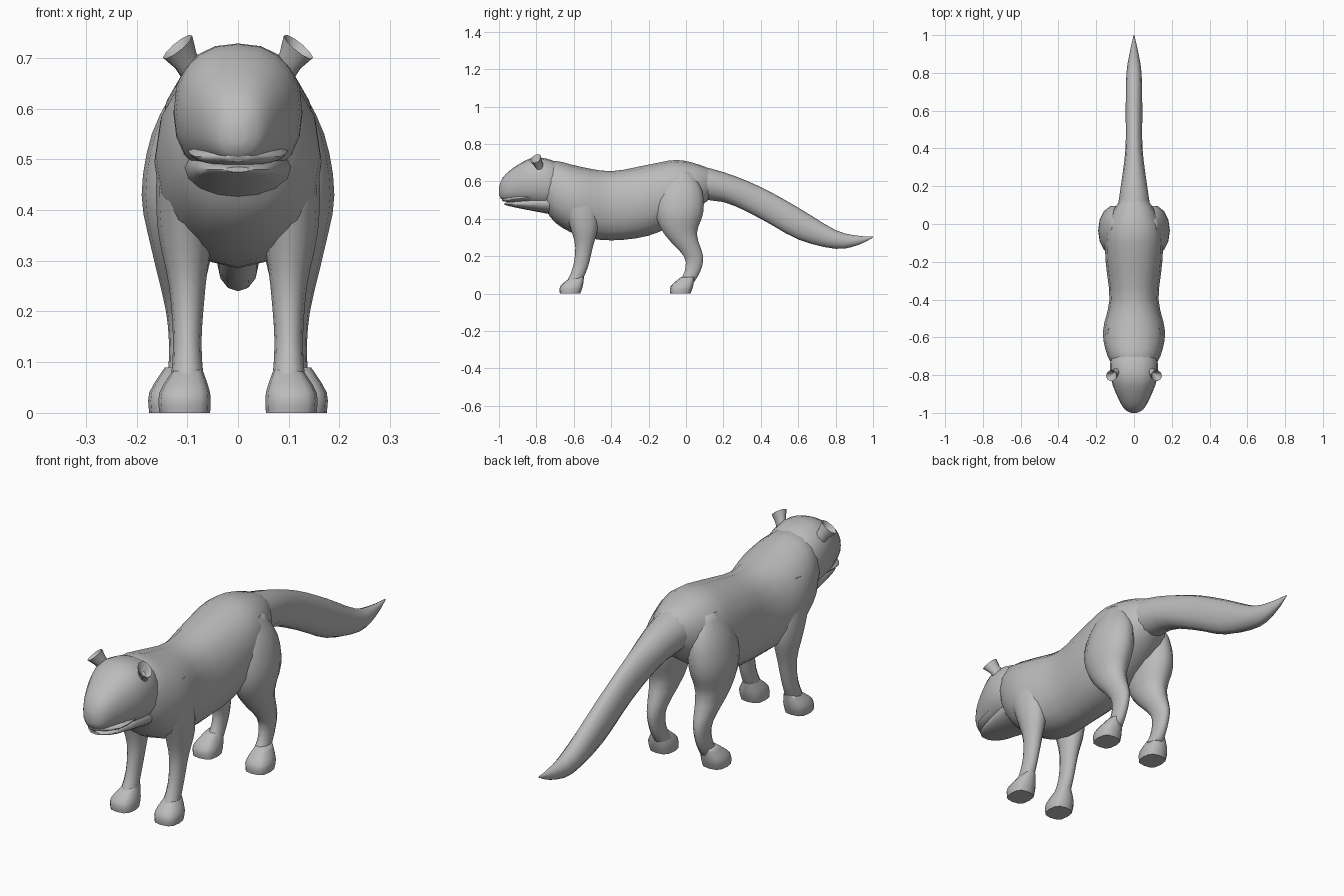
import bpy, math
from mathutils import Vector

if "Cube" in bpy.data.objects:
    bpy.data.objects.remove(bpy.data.objects["Cube"])

grey = bpy.data.materials.new("soft grey")
grey.use_nodes = True
grey.diffuse_color = (0.5, 0.5, 0.5, 1)
grey.node_tree.nodes["Principled BSDF"].inputs["Base Color"].default_value = grey.diffuse_color


def smooth_rows(rows, steps=3):
    """Pass a flowing curve through the key rows and add rows between them."""
    padded = [rows[0]] + rows + [rows[-1]]
    result = []
    for before, start, end, after in zip(padded, padded[1:], padded[2:], padded[3:]):
        for step in range(steps):
            t = step / steps
            row = []
            for p, q, r, s in zip(before, start, end, after):
                bend = (2 * p - 5 * q + 4 * r - s) * t + (3 * q - p - 3 * r + s) * t * t
                row.append(q + t * (r - p + bend) / 2)
            result.append(row)
    return result + [rows[-1]]


def loft(name, rings, sides=16, power=2.0):
    """Skin superellipse rings given as (centre, half axis u, half axis v)."""
    def squared(value):
        return math.copysign(abs(value) ** (2 / power), value)

    verts, faces = [], []
    for centre, u, v in rings:
        for i in range(sides):
            angle = math.tau * i / sides
            verts.append(Vector(centre) + Vector(u) * squared(math.cos(angle))
                         + Vector(v) * squared(math.sin(angle)))
    for first in range(0, len(verts) - sides, sides):
        for i in range(sides):
            j = (i + 1) % sides
            faces.append((first + i, first + j, first + sides + j, first + sides + i))
    faces.append(tuple(reversed(range(sides))))
    faces.append(tuple(range(len(verts) - sides, len(verts))))

    mesh = bpy.data.meshes.new(name)
    mesh.from_pydata(verts, [], faces)
    mesh.materials.append(grey)
    obj = bpy.data.objects.new(name, mesh)
    bpy.context.collection.objects.link(obj)
    bpy.ops.object.select_all(action="DESELECT")
    obj.select_set(True)
    bpy.context.view_layer.objects.active = obj
    bpy.ops.object.mode_set(mode="EDIT")
    bpy.ops.mesh.select_all(action="SELECT")
    bpy.ops.mesh.normals_make_consistent(inside=False)
    bpy.ops.object.mode_set(mode="OBJECT")
    bpy.ops.object.shade_smooth_by_angle(angle=math.radians(60))


def body_part(name, rows, **options):
    """Loft from front to back; key rows are (y, bottom, top, half width)."""
    rings = []
    for y, bottom, top, width in smooth_rows(rows):
        centre = (0, y, (bottom + top) / 2)
        rings.append((centre, (width, 0, 0), (0, 0, (top - bottom) / 2)))
    loft(name, rings, **options)


def limb(name, side, rows, shift=(0, 0), **options):
    """Loft downward; key rows are (z, y, half depth, x, half width)."""
    rings = []
    for z, y, depth, x, width in smooth_rows(rows):
        centre = (side * (x + shift[0]), y + shift[1], z)
        rings.append((centre, (width, 0, 0), (0, depth, 0)))
    loft(name, rings, **options)


# Torso from the neck to the rump
body_part("torso", [
    (-0.76, 0.47, 0.68, 0.1), (-0.7, 0.38, 0.71, 0.14), (-0.57, 0.31, 0.68, 0.165),
    (-0.4, 0.285, 0.655, 0.13), (-0.2, 0.31, 0.69, 0.15), (-0.05, 0.38, 0.715, 0.15),
    (0.07, 0.46, 0.69, 0.11), (0.14, 0.52, 0.66, 0.06)], power=2.2)

# Tail sweeping back and curling up at the tip
body_part("tail", [
    (0, 0.5, 0.7, 0.1), (0.2, 0.49, 0.65, 0.07), (0.4, 0.4, 0.57, 0.045),
    (0.6, 0.29, 0.46, 0.044), (0.8, 0.24, 0.34, 0.04), (0.92, 0.26, 0.31, 0.02),
    (1, 0.3, 0.305, 0.002)], sides=12)

# Head with a blunt muzzle, the lip above the mouth and the jaw below it
body_part("head", [
    (-1, 0.53, 0.57, 0.015), (-0.98, 0.5, 0.62, 0.05), (-0.92, 0.485, 0.675, 0.085),
    (-0.82, 0.47, 0.727, 0.122), (-0.72, 0.46, 0.715, 0.124),
    (-0.66, 0.48, 0.68, 0.09)], sides=20, power=2.3)
body_part("upper_lip", [
    (-0.985, 0.495, 0.515, 0.02), (-0.92, 0.487, 0.525, 0.085), (-0.81, 0.49, 0.55, 0.1)])
body_part("lower_jaw", [
    (-0.97, 0.475, 0.485, 0.025), (-0.91, 0.46, 0.5, 0.07), (-0.7, 0.42, 0.55, 0.11)])

for side, label in ((1, "left"), (-1, "right")):
    # Cupped ear: the rings flare outward, then turn back inside the rim
    base, axis = Vector((side * 0.085, -0.775, 0.665)), Vector((side * 0.6, -0.5, 1))
    loft(label + "_ear", [
        (base + axis * reach, (side * radius * 0.8, 0, -radius * 0.6), (0, radius * 0.8, radius * 0.3))
        for reach, radius in ((0, 0.024), (0.03, 0.026), (0.057, 0.036), (0.05, 0.026), (0.03, 0.01))],
        sides=10)

    # Front leg with the shoulder buried in the torso
    limb(label + "_front_leg", side, [
        (0.6, -0.58, 0.05, 0.11, 0.03), (0.48, -0.57, 0.09, 0.11, 0.05),
        (0.36, -0.545, 0.075, 0.105, 0.053), (0.25, -0.545, 0.047, 0.1, 0.036),
        (0.14, -0.565, 0.04, 0.1, 0.028), (0.06, -0.6, 0.04, 0.1, 0.033)], sides=12)

    # Hind leg with a broad thigh and a hock set back
    limb(label + "_hind_leg", side, [
        (0.65, -0.03, 0.06, 0.09, 0.03), (0.55, -0.03, 0.12, 0.1, 0.07),
        (0.43, -0.035, 0.13, 0.11, 0.08), (0.32, -0.03, 0.09, 0.11, 0.06),
        (0.2, 0.04, 0.053, 0.11, 0.032), (0.12, 0.035, 0.043, 0.11, 0.026),
        (0.06, 0, 0.043, 0.11, 0.03)], sides=14)

    # Broad flat paws
    for pair, shift in (("front", (0, 0)), ("hind", (0.02, 0.59))):
        limb(label + "_" + pair + "_paw", side, [
            (0, -0.62, 0.054, 0.105, 0.05), (0.04, -0.612, 0.06, 0.105, 0.05),
            (0.09, -0.58, 0.035, 0.098, 0.026)], shift, sides=12, power=2.8)
